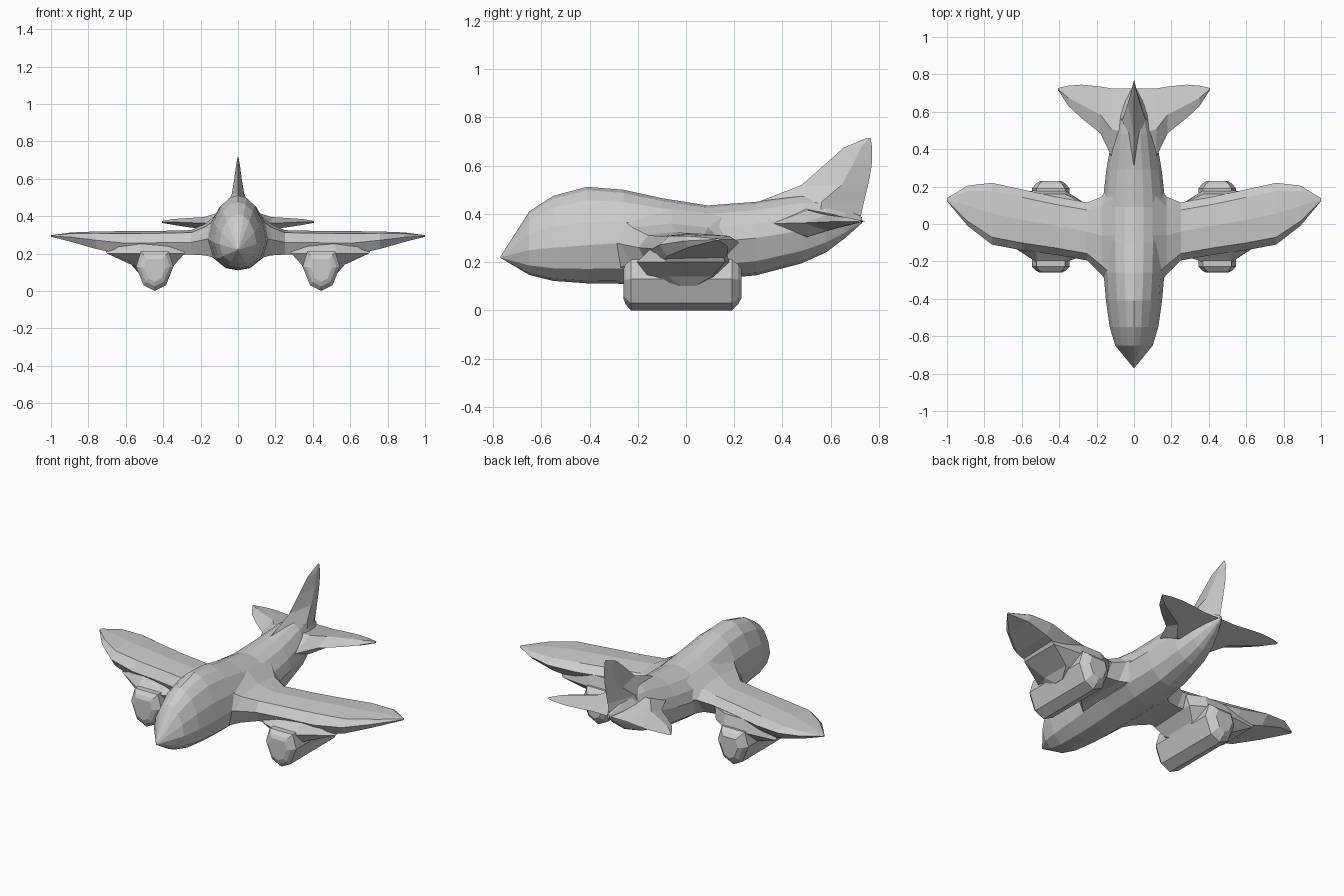
import bpy, bmesh


def loft(name, rings, mirror=False):
    """Skin a list of equal-length closed rings and cap both ends, flat shaded."""
    bm = bmesh.new()
    vs = [[bm.verts.new(p) for p in ring] for ring in rings]
    n = len(vs[0])
    for a, b in zip(vs, vs[1:]):
        for i in range(n):
            j = (i + 1) % n
            bm.faces.new((a[i], a[j], b[j], b[i]))
    bm.faces.new(vs[0])
    bm.faces.new(vs[-1][::-1])
    bmesh.ops.remove_doubles(bm, verts=bm.verts, dist=0.0005)
    bmesh.ops.recalc_face_normals(bm, faces=bm.faces)
    me = bpy.data.meshes.new(name)
    bm.to_mesh(me)
    bm.free()
    ob = bpy.data.objects.new(name, me)
    bpy.context.collection.objects.link(ob)
    if mirror:
        ob.modifiers.new("Mirror", 'MIRROR')
    return ob


# Fuselage: egg-shaped sections (y, half width, bottom, middle, top)
half = [(0, -1), (.4, -.93), (.8, -.62), (1, 0), (.88, .4), (.6, .77), (.3, .94), (0, 1)]
outline = half + [(-x, z) for x, z in half[-2:0:-1]]
body = [(-.77, .002, .218, .22, .222), (-.65, .10, .147, .25, .41), (-.55, .13, .122, .26, .475),
        (-.41, .15, .112, .27, .512), (-.26, .163, .11, .28, .50), (-.10, .17, .118, .28, .465),
        (.09, .17, .127, .28, .435), (.29, .148, .145, .30, .45), (.48, .115, .195, .33, .48),
        (.58, .085, .24, .35, .47), (.66, .05, .30, .36, .44), (.73, .008, .362, .37, .385)]
loft("fuselage", [[(w * x, y, zm + z * ((zt - zm) if z > 0 else (zm - zb))) for x, z in outline]
                  for y, w, zb, zm, zt in body])


# Wings: blunt-nosed sections (x, front y, back y, bottom z, top z)
def wing_ring(x, y0, y1, zb, zt):
    c, h = y1 - y0, zt - zb
    return [(x, y0, zb + .5 * h), (x, y0 + .12 * c, zb + .9 * h), (x, y0 + .5 * c, zt),
            (x, y0 + .87 * c, zb + .9 * h), (x, y1, zb + .6 * h),
            (x, y0 + .85 * c, zb + .05 * h), (x, y0 + .1 * c, zb)]


wing = [(.10, -.36, .24, .17, .42), (.175, -.27, .145, .19, .36), (.25, -.195, .115, .195, .325),
        (.42, -.165, .145, .195, .321), (.60, -.14, .185, .19, .32), (.76, -.11, .22, .225, .318),
        (.89, -.01, .205, .262, .313), (1.0, .122, .138, .29, .298)]
loft("wing", [wing_ring(*s) for s in wing], True)

# Engine pods: seven-sided barrel with rounded ends
pod = [(0, 0), (.06, .03), (.10, .13), (.075, .21), (-.075, .21), (-.10, .13), (-.06, .03)]
ends = [(-.26, .58), (-.25, .8), (-.228, 1), (.19, 1), (.215, .8), (.23, .58)]
loft("engine_pod", [[(.445 + x * s, y, .12 + (z - .12) * s) for x, z in pod]
                    for y, s in ends], True)

# Pylons flaring from each pod up into the wing: (z, inner x, outer x, front y, back y)
pylon = [(.10, .36, .535, -.04, .04), (.14, .34, .57, -.14, .12),
         (.20, .285, .70, -.175, .18), (.27, .27, .74, -.10, .16)]
loft("pylon", [[(a, y0, z), (.37, y0 - .03, z), (.52, y0 - .03, z), (b, y0 * .5, z),
                (b, y1 * .9, z), (.52, y1, z), (.37, y1, z), (a, y1 * .7, z)]
               for z, a, b, y0, y1 in pylon], True)

# Tailplane: (x, front y, back y, bottom z, top z)
tail = [(0, .32, .725, .30, .43), (.12, .36, .725, .305, .415), (.18, .485, .735, .33, .395),
        (.28, .565, .745, .343, .389), (.35, .63, .74, .354, .384), (.405, .715, .727, .364, .374)]
loft("tailplane", [[(x, y0, (a + b) / 2), (x, y0 + .4 * (y1 - y0), b), (x, y1, .37),
                    (x, y0 + .4 * (y1 - y0), a)] for x, y0, y1, a, b in tail], True)

# Tail fin: (z, front y, back y, half thickness)
fin = [(.37, .30, .72, .085), (.45, .30, .738, .06), (.52, .48, .755, .033), (.60, .57, .77, .02),
       (.675, .655, .772, .01), (.715, .75, .765, .002)]
loft("tail_fin", [[(0, y0, z), (w, y0 + .6 * (y1 - y0), z), (0, y1, z),
                   (-w, y0 + .6 * (y1 - y0), z)] for z, y0, y1, w in fin])
